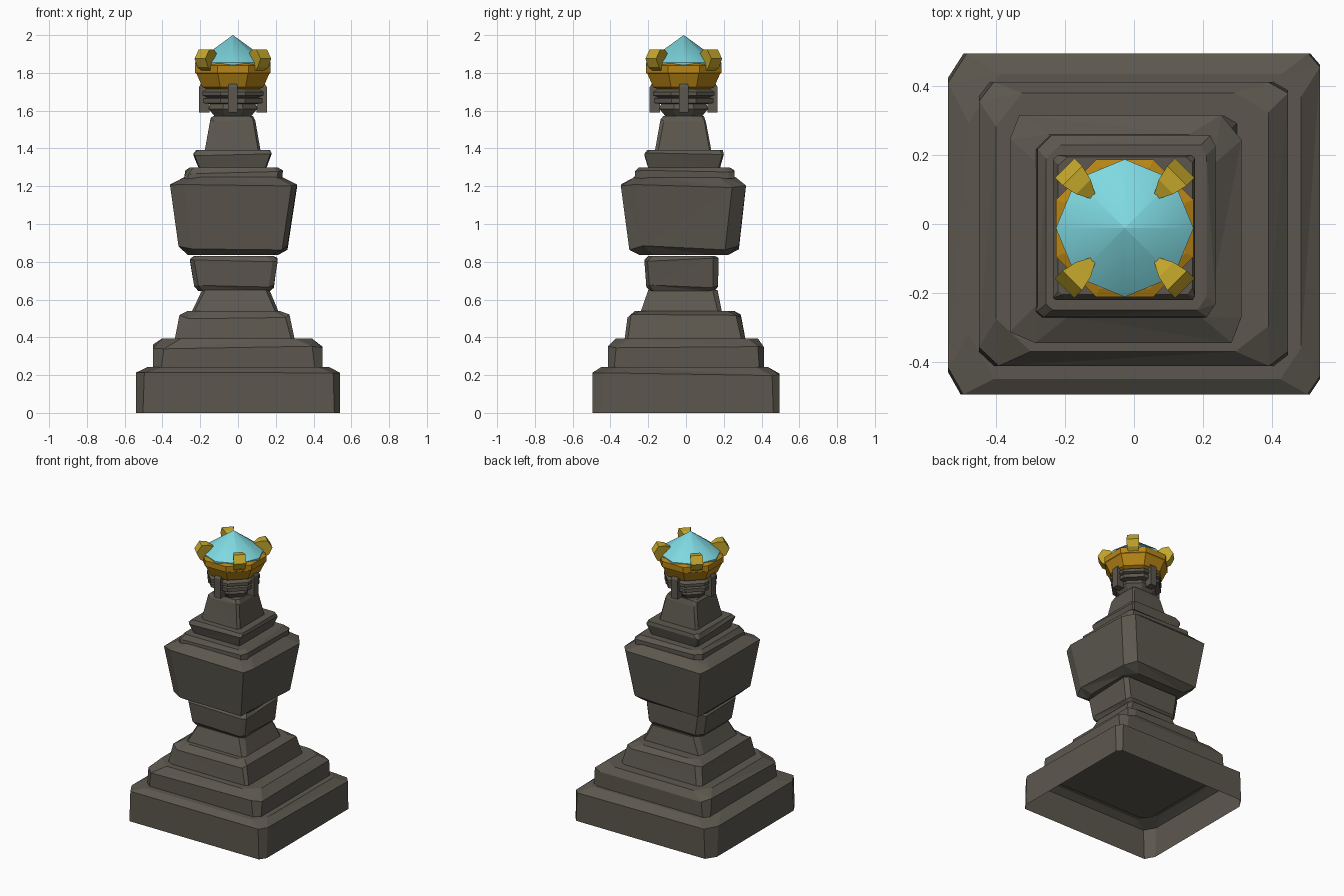
import bpy, bmesh, math, random
from mathutils import Vector, Matrix

if "Cube" in bpy.data.objects:
    bpy.data.objects.remove(bpy.data.objects["Cube"])

random.seed(4)
CX, CY = -0.027, -0.012          # the upper ornament leans slightly off the base centre


def material(name, rgb):
    m = bpy.data.materials.new(name)
    m.diffuse_color = (*rgb, 1)
    m.use_nodes = True
    m.node_tree.nodes["Principled BSDF"].inputs["Base Color"].default_value = m.diffuse_color
    return m


STONE = material("dark_stone", (0.108, 0.097, 0.078))
GOLD = material("orange_gold", (0.48, 0.235, 0.008))
BRIGHT = material("bright_gold", (0.56, 0.39, 0.025))
GEM = material("pale_blue_gem", (0.21, 0.69, 0.75))


def finish(bm, name, mat):
    bmesh.ops.recalc_face_normals(bm, faces=bm.faces)
    me = bpy.data.meshes.new(name)
    bm.to_mesh(me)
    bm.free()
    me.materials.append(mat)
    ob = bpy.data.objects.new(name, me)
    bpy.context.collection.objects.link(ob)
    return ob


def loft(bm, rings, bottom=True, top=True):
    """Skin a stack of equal-count rings and cap the ends."""
    loops = [[bm.verts.new(p) for p in r] for r in rings]
    n = len(loops[0])
    for a, b in zip(loops, loops[1:]):
        for i in range(n):
            j = (i + 1) % n
            bm.faces.new((a[i], a[j], b[j], b[i]))
    if bottom:
        bm.faces.new(loops[0][::-1])
    if top:
        bm.faces.new(loops[-1])


def stone(name, levels, bottom=True):
    """Hewn block: levels are (z, x0, x1, y0, y1, corner chamfer)."""
    uneven = [random.uniform(0.5, 1.5) for _ in range(8)]
    rings = []
    for k, (z, x0, x1, y0, y1, c) in enumerate(levels):
        u = [c * s for s in uneven]
        pts = [(x0 + u[0], y0), (x1 - u[1], y0), (x1, y0 + u[2]), (x1, y1 - u[3]),
               (x1 - u[4], y1), (x0 + u[5], y1), (x0, y1 - u[6]), (x0, y0 + u[7])]
        inner = 0 < k < len(levels) - 1
        dz = 0.012 if inner else 0
        rings.append([(x, y, z + random.uniform(-dz, dz)) for x, y in pts])
    bm = bmesh.new()
    loft(bm, rings, bottom)
    bmesh.ops.triangulate(bm, faces=[f for f in bm.faces if len(f.verts) == 4])
    return finish(bm, name, STONE)


def turned(name, profile, sides, phase, mat):
    """Faceted turning around the ornament axis; profile is (radius, z)."""
    bm = bmesh.new()
    loft(bm, [[(CX + r * math.cos(phase + math.tau * i / sides),
                CY + r * math.sin(phase + math.tau * i / sides), z)
               for i in range(sides)] for r, z in profile])
    return finish(bm, name, mat)


def radial(name, outline, angle, mat):
    """Solid standing on a radial plane; outline is (radius, z, half width)."""
    bm = bmesh.new()
    loft(bm, [[(r, s * w, z) for r, z, w in outline] for s in (-1, 1)])
    bm.transform(Matrix.Translation((CX, CY, 0)) @ Matrix.Rotation(angle, 4, 'Z'))
    return finish(bm, name, mat)


# stepped foot, hollow underneath
stone("foot_slab", [(0, -.54, .54, -.495, .495, .05), (.205, -.54, .54, -.495, .495, .06),
                    (.242, -.48, .485, -.45, .435, .10)], bottom=False)
stone("second_step", [(.235, -.45, .447, -.412, .412, .03), (.35, -.45, .447, -.412, .412, .04),
                      (.395, -.40, .39, -.37, .38, .07)])
stone("third_step", [(.39, -.335, .30, -.325, .315, .03), (.51, -.31, .272, -.31, .29, .035),
                     (.54, -.265, .22, -.27, .255, .05)])
stone("foot_neck", [(.535, -.245, .215, -.24, .19, .025), (.65, -.19, .167, -.2, .167, .03)])
# waist and main body
stone("waist_block", [(.645, -.21, .17, -.19, .15, .03), (.665, -.232, .19, -.21, .17, .03),
                      (.81, -.255, .21, -.22, .172, .03), (.83, -.235, .19, -.2, .155, .04)])
stone("main_block", [(.835, -.265, .21, -.245, .22, .05), (.875, -.315, .262, -.30, .28, .05),
                     (1.20, -.36, .312, -.345, .317, .05), (1.25, -.28, .23, -.27, .26, .06)])
stone("shoulder_slab", [(1.24, -.285, .235, -.272, .257, .03), (1.275, -.28, .237, -.27, .257, .03),
                        (1.30, -.255, .21, -.25, .23, .03)])
stone("cornice", [(1.295, -.208, .15, -.2, .18, .01), (1.365, -.235, .177, -.22, .2, .01),
                  (1.392, -.22, .17, -.205, .195, .02)])
stone("upper_neck", [(1.385, -.177, .12, -.165, .135, .015), (1.55, -.145, .092, -.135, .106, .015),
                     (1.572, -.13, .08, -.12, .095, .02)])

# collar under the cup with four upright posts
turned("collar", [(.10, 1.565), (.14, 1.61), (.13, 1.635), (.17, 1.64), (.17, 1.665), (.145, 1.67),
                  (.175, 1.68), (.175, 1.70), (.12, 1.73)], 8, math.pi / 8, STONE)
for i in range(4):
    radial("collar_post", [(.125, 1.59, .025), (.18, 1.59, .025), (.18, 1.725, .025),
                           (.165, 1.748, .02), (.125, 1.748, .02)], i * math.pi / 2, STONE)

# gold cup, gem and claws
turned("gold_cup", [(.14, 1.71), (.175, 1.725), (.208, 1.795), (.216, 1.80), (.216, 1.84),
                    (.19, 1.85)], 8, math.pi / 8, GOLD)
gem = turned("gem", [(.17, 1.80), (.2, 1.845), (.2, 1.855), (.0005, 2.0)], 8, 0, GEM)
bpy.context.view_layer.objects.active = gem
gem.select_set(True)
bpy.ops.object.shade_smooth_by_angle(angle=math.radians(46))
for i in range(4):
    radial("claw", [(.19, 1.805, .03), (.225, 1.83, .04), (.247, 1.875, .04), (.215, 1.925, .04),
                    (.17, 1.922, .03), (.118, 1.895, .003), (.16, 1.86, .02)],
           math.pi / 4 + i * math.pi / 2, BRIGHT)
